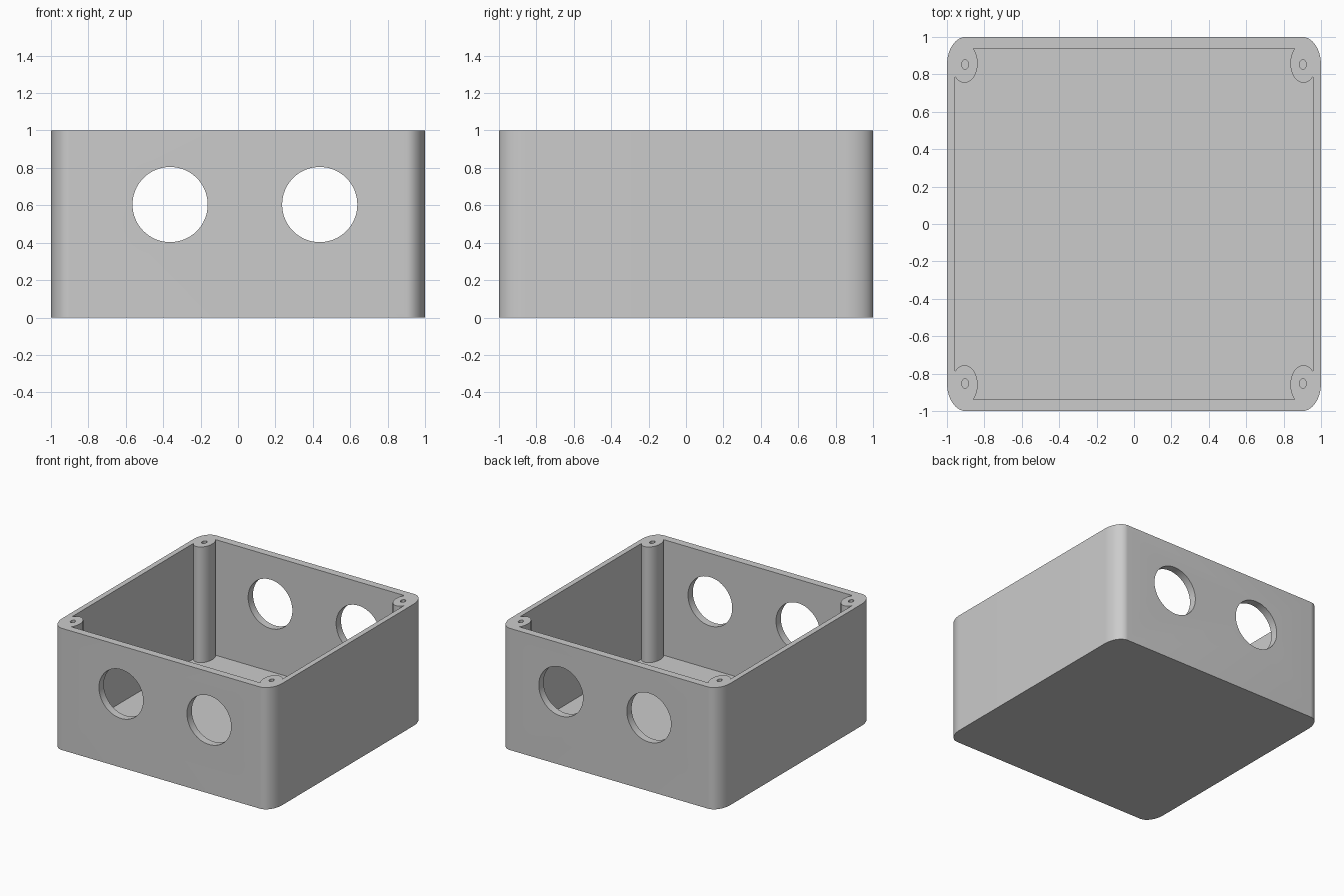
import bpy, bmesh
from math import sin, cos, acos, asin, pi, radians

cube = bpy.data.objects.get("Cube")
if cube:
    bpy.data.objects.remove(cube, do_unlink=True)

HEIGHT, FLOOR = 1.0, 0.05
INNER_X, INNER_Y = 0.957, 0.937
POST_X, POST_Y, POST_RX, POST_RY = 0.906, 0.86, 0.07, 0.105
CORNERS = ((1, 1), (-1, 1), (-1, -1), (1, -1))

grey = bpy.data.materials.new("light grey plastic")
grey.use_nodes = True
colour = (0.6, 0.6, 0.6, 1)
grey.diffuse_color = colour
grey.node_tree.nodes["Principled BSDF"].inputs["Base Color"].default_value = colour


def arc(cx, cy, rx, ry, start, end, steps):
    return [(cx + rx * cos(start + (end - start) * i / steps),
             cy + ry * sin(start + (end - start) * i / steps)) for i in range(steps + 1)]


def four_corners(points):
    """Mirror one corner's outline into all four, keeping it counter-clockwise."""
    outline = []
    for sx, sy in CORNERS:
        ordered = points if sx * sy > 0 else points[::-1]
        outline += [(sx * x, sy * y) for x, y in ordered]
    return outline


def prism(name, outline, low, high, axis="Z"):
    """Extrude an outline along z, or along y for outlines drawn in x and z."""
    bm = bmesh.new()
    place = (lambda u, v, w: (u, v, w)) if axis == "Z" else (lambda u, v, w: (u, w, v))
    base = bm.faces.new([bm.verts.new(place(u, v, low)) for u, v in outline])
    top = bmesh.ops.extrude_face_region(bm, geom=[base])["geom"]
    step = place(0, 0, high - low)
    bmesh.ops.translate(bm, verts=[g for g in top if isinstance(g, bmesh.types.BMVert)], vec=step)
    bmesh.ops.recalc_face_normals(bm, faces=bm.faces)
    mesh = bpy.data.meshes.new(name)
    bm.to_mesh(mesh)
    bm.free()
    mesh.materials.append(grey)
    obj = bpy.data.objects.new(name, mesh)
    bpy.context.collection.objects.link(obj)
    return obj


def activate(obj):
    bpy.ops.object.select_all(action="DESELECT")
    obj.select_set(True)
    bpy.context.view_layer.objects.active = obj


def cut(target, cutter):
    cutter.hide_render = True
    mod = target.modifiers.new("cut", "BOOLEAN")
    mod.operation, mod.solver, mod.object = "DIFFERENCE", "EXACT", cutter
    activate(target)
    bpy.ops.object.modifier_apply(modifier=mod.name)
    bpy.data.objects.remove(cutter, do_unlink=True)


# Outer body with rounded vertical corners
body = prism("box_body", four_corners(arc(0.9, 0.85, 0.1, 0.15, 0, pi / 2, 16)), 0, HEIGHT)

# Cavity, leaving a round screw post in each corner
post_start = -acos((INNER_X - POST_X) / POST_RX)
post_end = -pi - asin((INNER_Y - POST_Y) / POST_RY)
post_arc = arc(POST_X, POST_Y, POST_RX, POST_RY, post_start, post_end, 28)
cut(body, prism("cavity_cutter", four_corners(post_arc), FLOOR, HEIGHT + 0.2))

# Round openings through the front and back walls
for x in (-0.363, 0.437):
    ring = arc(x, 0.604, 0.201, 0.201, 0, 2 * pi, 64)[:-1]
    cut(body, prism("opening_cutter", ring, -1.2, 1.2, "Y"))

# Blind screw holes in the posts
for sx, sy in CORNERS:
    ring = arc(sx * 0.903, sy * 0.853, 0.018, 0.026, 0, 2 * pi, 16)[:-1]
    cut(body, prism("screw_hole_cutter", ring, 0.5, HEIGHT + 0.2))

activate(body)
bpy.ops.object.shade_smooth_by_angle(angle=radians(30))
